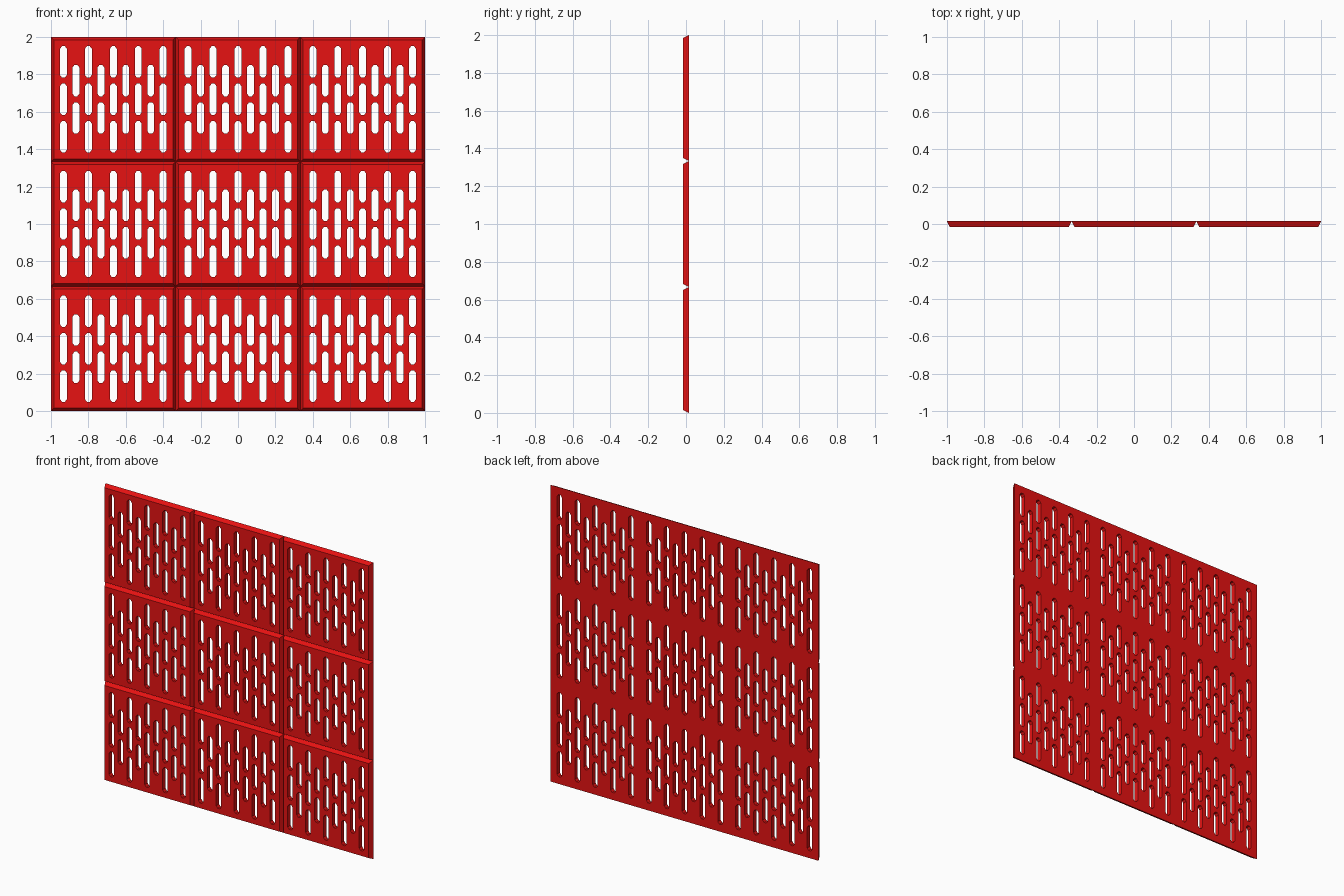
import bpy
import bmesh

if "Cube" in bpy.data.objects:
    bpy.data.objects.remove(bpy.data.objects["Cube"])

TILE = 2 / 3          # side of one square panel
HALF = 0.015          # half thickness
BEVEL = 0.015         # inset of the front face
PITCH = TILE / 10     # slot column spacing
SLOT_W, SLOT_H = 0.0185, 0.084   # slot half sizes
CUT_X, CUT_Z = 0.011, 0.014      # clipped slot corners


def rect(h):
    return [(-h, -h), (h, -h), (h, h), (-h, h)]


def slot(cx, cz):
    w, h = SLOT_W, SLOT_H
    a, b = w - CUT_X, h - CUT_Z
    pts = [(-a, -h), (a, -h), (w, -b), (w, b), (a, h), (-a, h), (-w, b), (-w, -b)]
    return [(cx + x, cz + z) for x, z in pts]


def add_loop(bm, pts, y):
    verts = [bm.verts.new((x, y, z)) for x, z in pts]
    edges = [bm.edges.new((verts[i - 1], verts[i])) for i in range(len(verts))]
    return verts, edges


def panel_mesh():
    # staggered slots: alternating columns of three and two
    slots = []
    for col in range(9):
        rows = (-0.2, 0, 0.2) if col % 2 == 0 else (-0.1, 0.1)
        slots += [slot((col - 4) * PITCH, z) for z in rows]

    bm = bmesh.new()
    sides = []
    # front face is inset, back face is full size
    for y, half in ((-HALF, TILE / 2 - BEVEL), (HALF, TILE / 2)):
        loops = [add_loop(bm, p, y) for p in [rect(half)] + slots]
        edges = [e for _, es in loops for e in es]
        bmesh.ops.triangle_fill(bm, use_beauty=True, edges=edges,
                                normal=(0, -1 if y < 0 else 1, 0))
        sides.append([vs for vs, _ in loops])
    # bevelled rim and slot walls
    for front, back in zip(*sides):
        for i in range(len(front)):
            bm.faces.new((front[i - 1], front[i], back[i], back[i - 1]))
    bmesh.ops.recalc_face_normals(bm, faces=bm.faces)
    mesh = bpy.data.meshes.new("slotted_panel")
    bm.to_mesh(mesh)
    bm.free()
    return mesh


# red finish
red = bpy.data.materials.new("red_paint")
red.diffuse_color = (0.8, 0.006, 0.006, 1)
red.use_nodes = True
red.node_tree.nodes["Principled BSDF"].inputs["Base Color"].default_value = red.diffuse_color

# three by three wall of identical panels
mesh = panel_mesh()
mesh.materials.append(red)
for row in range(3):
    for col in range(3):
        obj = bpy.data.objects.new(f"panel_row{row + 1}_col{col + 1}", mesh)
        obj.location = ((col - 1) * TILE, 0, (row + 0.5) * TILE)
        bpy.context.collection.objects.link(obj)
